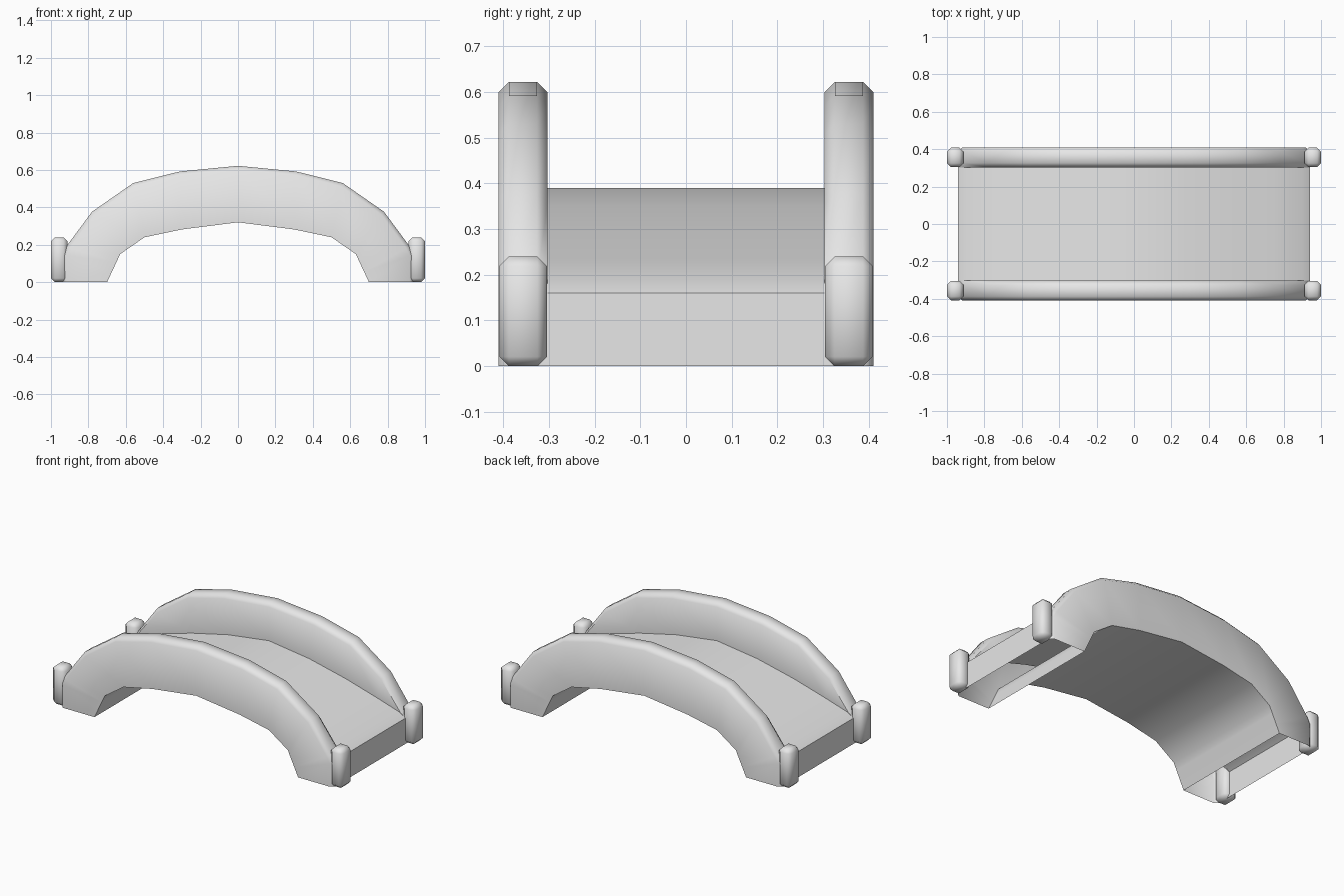
import bpy, bmesh, math
from mathutils import Vector

cube = bpy.data.objects.get("Cube")
if cube:
    bpy.data.objects.remove(cube, do_unlink=True)

grey = bpy.data.materials.new("light grey")
grey.use_nodes = True
colour = (0.8, 0.8, 0.8, 1)
grey.diffuse_color = colour
grey.node_tree.nodes["Principled BSDF"].inputs["Base Color"].default_value = colour


def finish(bm, name):
    mesh = bpy.data.meshes.new(name)
    bm.to_mesh(mesh)
    bm.free()
    mesh.materials.append(grey)
    obj = bpy.data.objects.new(name, mesh)
    bpy.context.collection.objects.link(obj)
    bpy.ops.object.select_all(action='DESELECT')
    obj.select_set(True)
    bpy.context.view_layer.objects.active = obj
    bpy.ops.object.shade_smooth_by_angle(angle=math.radians(50))
    return obj


# Half-span stations as (x, z) points: rail top, deck, underside
STATIONS = [
    ((0, .622), (0, .39), (0, .32)),
    ((.31, .592), (.28, .352), (.30, .282)),
    ((.56, .53), (.53, .295), (.50, .24)),
    ((.78, .377), (.74, .235), (.63, .15)),
    ((.92, .188), (.90, .186), (.65, .107)),
    ((.94, .15), (.94, .16), (.675, .054)),
    ((.94, 0), (.94, 0), (.70, 0)),
]
OUTER, INNER, CHAMFER = .41, .303, .023


def toward(a, b, limit):
    d = b - a
    return a + d * (min(CHAMFER, limit * d.length) / d.length) if d.length else a.copy()


def section(station, side):
    """Closed cross-section of the hollow bridge at one station."""
    rail, deck, under = (Vector(p) for p in station)
    half = [
        (OUTER, under),
        (OUTER, toward(rail, under, .5)),
        (OUTER - CHAMFER, rail),
        (INNER + CHAMFER, rail),
        (INNER, toward(rail, deck, .8)),
        (INNER, deck),
    ]
    loop = half + [(-y, p) for y, p in reversed(half)]
    return [(side * p.x, y, p.y) for y, p in loop]


# Arched shell: rails, deck, underside and end walls, open beneath the feet
bm = bmesh.new()
sections = [section(s, -1) for s in reversed(STATIONS[1:])]
sections += [section(s, 1) for s in STATIONS]
rings = [[bm.verts.new(p) for p in sec] for sec in sections]
for a, b in zip(rings, rings[1:]):
    n = len(a)
    for i in range(n):
        j = (i + 1) % n
        bm.faces.new((a[i], a[j], b[j], b[i]))
bmesh.ops.remove_doubles(bm, verts=bm.verts, dist=.0005)
bmesh.ops.recalc_face_normals(bm, faces=bm.faces)
finish(bm, "bridge_arch")

# Chamfered posts at the four corners
for x_name, sx in (("right", -1), ("left", 1)):
    for y_name, sy in (("front", -1), ("back", 1)):
        bm = bmesh.new()
        bmesh.ops.create_cube(bm, size=1)
        bmesh.ops.scale(bm, vec=(.088, .104, .24), verts=bm.verts)
        bmesh.ops.translate(bm, vec=(sx * .956, sy * .356, .12), verts=bm.verts)
        bmesh.ops.bevel(bm, geom=bm.edges[:], offset=.021, segments=1,
                        affect='EDGES')
        finish(bm, f"{y_name}_{x_name}_post")
